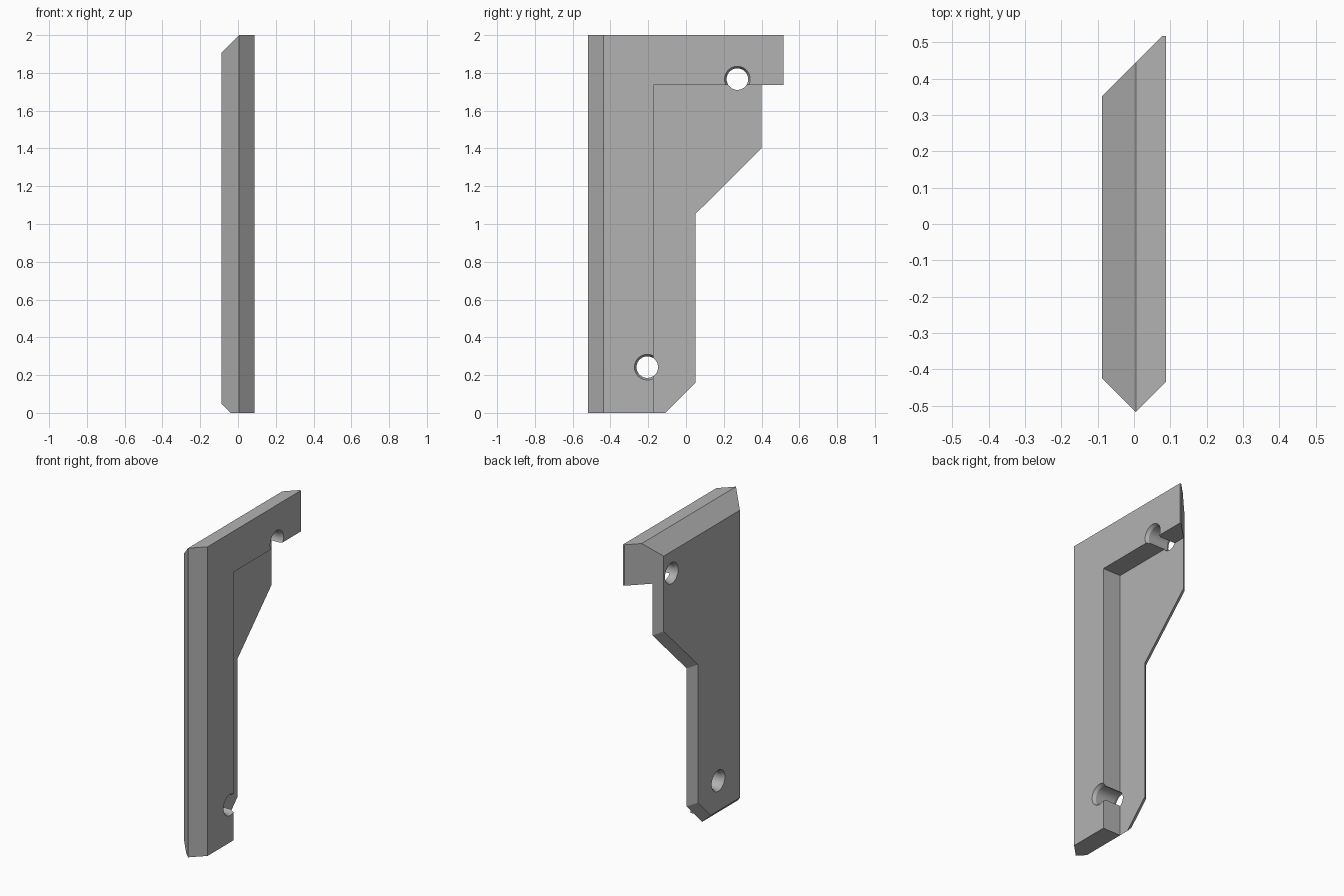
import bpy, bmesh, math

cube = bpy.data.objects.get("Cube")
if cube:
    bpy.data.objects.remove(cube)

HALF = 0.0875    # half of the thickness
FLOOR = -0.04    # x of the recess floor
RIDGE = 0.005    # x of the front and top ridges
FRONT = -0.518
BEVEL = FLOOR + HALF

grey = bpy.data.materials.new("plain grey")
grey.use_nodes = True
grey.diffuse_color = (0.45, 0.45, 0.45, 1)
grey.node_tree.nodes["Principled BSDF"].inputs["Base Color"].default_value = grey.diffuse_color


def make_object(name, bm):
    bmesh.ops.recalc_face_normals(bm, faces=bm.faces[:])
    mesh = bpy.data.meshes.new(name)
    bm.to_mesh(mesh)
    bm.free()
    obj = bpy.data.objects.new(name, mesh)
    bpy.context.collection.objects.link(obj)
    mesh.materials.append(grey)
    return obj


def outline_face(bm, points):
    return bm.faces.new([bm.verts.new((FLOOR, y, z)) for y, z in points])


def close_opening(bm):
    bmesh.ops.holes_fill(bm, edges=[e for e in bm.edges if e.is_boundary], sides=0)


def cut(bm, point, normal):
    """Slice off everything beyond the plane and close the opening."""
    geom = bm.verts[:] + bm.edges[:] + bm.faces[:]
    bmesh.ops.bisect_plane(bm, geom=geom, plane_co=point, plane_no=normal,
                           clear_outer=True, dist=1e-5)
    close_opening(bm)


def boolean(target, tool, operation):
    mod = target.modifiers.new(tool.name, 'BOOLEAN')
    mod.object, mod.operation, mod.solver = tool, operation, 'EXACT'
    bpy.context.view_layer.objects.active = target
    bpy.ops.object.modifier_apply(modifier=mod.name)
    bpy.data.objects.remove(tool)


# Backing plate: outline with every edge bevelled towards the outer side
slant = RIDGE - FLOOR
plate = [(FRONT + slant, 0), (-0.108, 0), (0.05, 0.16), (0.05, 1.053),
         (0.4, 1.4), (0.4, 2 - slant), (FRONT + slant, 2 - slant)]
bm = bmesh.new()
outer = outline_face(bm, reversed(plate))
bm.normal_update()
bmesh.ops.inset_region(bm, faces=[outer], thickness=BEVEL, depth=BEVEL,
                       use_even_offset=True, use_boundary=True)
close_opening(bm)
body = make_object("bracket_body", bm)

# Raised rail: L-shaped prism sliced by the ridge planes
rail = [(FRONT, 0), (-0.172, 0), (-0.172, 1.735), (0.517, 1.735), (0.517, 2), (FRONT, 2)]
bm = bmesh.new()
face = outline_face(bm, rail)
res = bmesh.ops.extrude_face_region(bm, geom=[face], use_keep_orig=True)
bmesh.ops.translate(bm, vec=(HALF - FLOOR, 0, 0),
                    verts=[v for v in res["geom"] if isinstance(v, bmesh.types.BMVert)])
cut(bm, (RIDGE, FRONT, 0), (-1, -1, 0))
cut(bm, (RIDGE, FRONT, 0), (1, -1, 0))
cut(bm, (RIDGE, 0, 2), (-1, 0, 1))
cut(bm, (FLOOR, 0.4, 0), (-1, 1, 0))
boolean(body, make_object("raised_rail", bm), 'UNION')

# Screw holes, chamfered at both faces
R, SINK = 0.057, 0.011
for y, z in ((0.272, 1.767), (-0.205, 0.242)):
    bm = bmesh.new()
    profile = [(-0.12, 0), (-0.12, R + SINK), (-HALF, R + SINK), (-HALF + 0.02, R),
               (HALF - 0.02, R), (HALF, R + SINK), (0.12, R + SINK), (0.12, 0)]
    verts = [bm.verts.new((x, y + r, z)) for x, r in profile]
    edges = [bm.edges.new(pair) for pair in zip(verts, verts[1:])]
    bmesh.ops.spin(bm, geom=verts + edges, cent=(0, y, z), axis=(1, 0, 0),
                   angle=math.tau, steps=40, use_merge=True)
    bmesh.ops.remove_doubles(bm, verts=bm.verts[:], dist=1e-5)
    boolean(body, make_object("hole_cutter", bm), 'DIFFERENCE')

# Smooth hole walls, crisp edges elsewhere
bpy.ops.object.select_all(action='DESELECT')
body.select_set(True)
bpy.context.view_layer.objects.active = body
bpy.ops.object.shade_smooth_by_angle(angle=math.radians(25))
